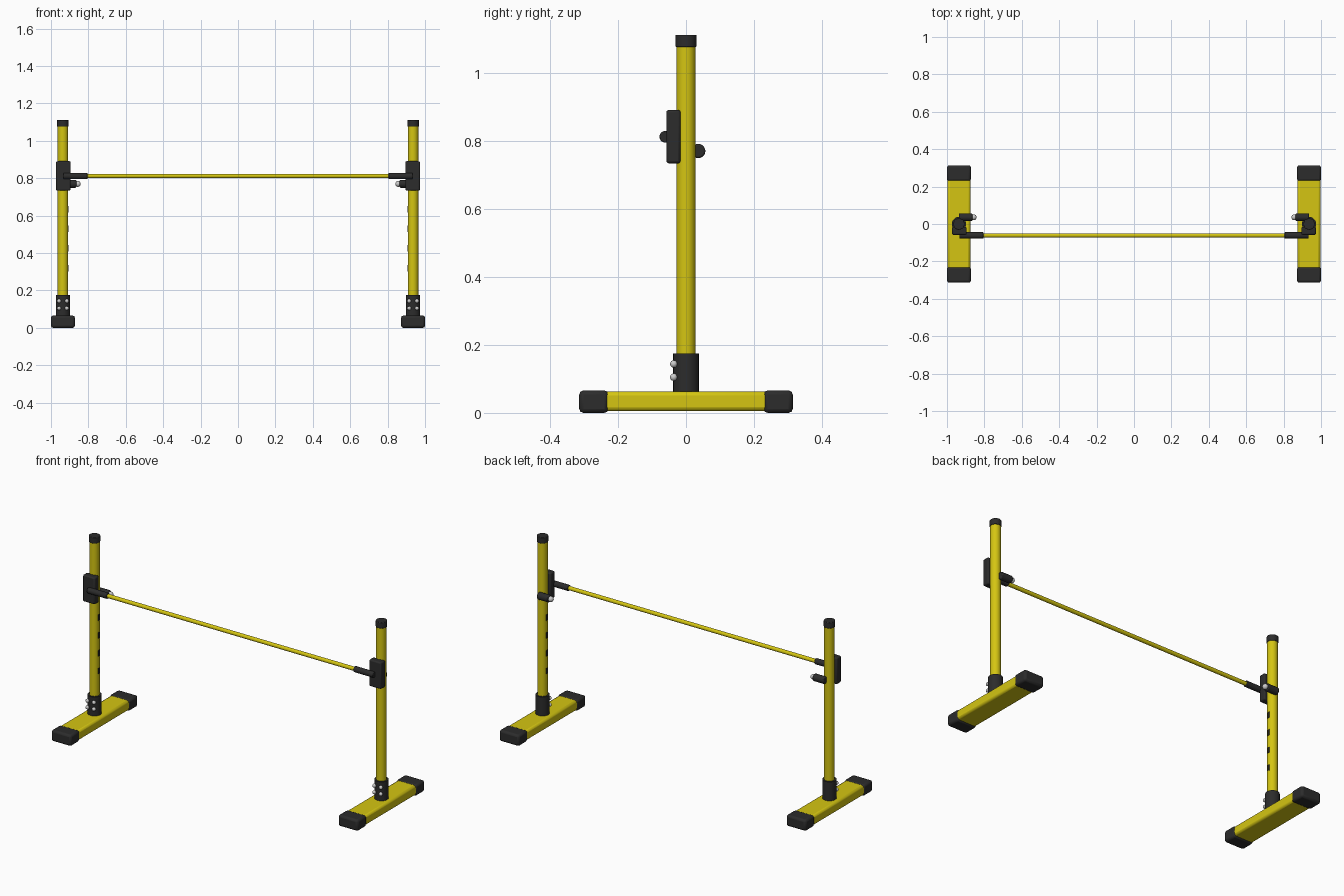
import bpy
import math
from mathutils import Vector

cube = bpy.data.objects.get("Cube")
if cube:
    bpy.data.objects.remove(cube, do_unlink=True)


def material(name, rgb):
    m = bpy.data.materials.new(name)
    m.use_nodes = True
    m.diffuse_color = (*rgb, 1)
    m.node_tree.nodes["Principled BSDF"].inputs["Base Color"].default_value = (*rgb, 1)
    return m


YELLOW = material("yellow paint", (0.66, 0.56, 0.006))
BLACK = material("black rubber", (0.025, 0.025, 0.025))
SILVER = material("silver metal", (0.6, 0.6, 0.6))


def finish(name, mat, bevel=0, segments=2):
    ob = bpy.context.object
    ob.name = name
    ob.data.materials.append(mat)
    if bevel:
        mod = ob.modifiers.new("rounded edges", "BEVEL")
        mod.width = bevel
        mod.segments = segments
        mod.limit_method = "ANGLE"
        mod.angle_limit = math.radians(40)
    bpy.ops.object.shade_smooth_by_angle(angle=math.radians(35))
    return ob


def box(name, centre, size, mat, bevel=0):
    bpy.ops.mesh.primitive_cube_add(size=1, location=centre)
    bpy.context.object.scale = size
    bpy.ops.object.transform_apply(location=False, rotation=False, scale=True)
    return finish(name, mat, bevel)


def rod(name, start, end, radius, mat, bevel=0, sides=20):
    a, b = Vector(start), Vector(end)
    bpy.ops.mesh.primitive_cylinder_add(
        vertices=sides, radius=radius, depth=(b - a).length, location=(a + b) / 2,
        rotation=(b - a).to_track_quat("Z", "Y").to_euler())
    return finish(name, mat, bevel)


def ball(name, centre, radius, mat):
    bpy.ops.mesh.primitive_uv_sphere_add(segments=14, ring_count=8, radius=radius, location=centre)
    return finish(name, mat)


POST_X = 0.936
BAR_Y, BAR_Z = -0.061, 0.812

for side, s in (("left", 1), ("right", -1)):
    x = s * POST_X

    # Foot beam with rubber ends
    box(f"{side}_foot", (x, 0, 0.034), (0.122, 0.5, 0.058), YELLOW, 0.012)
    for end, e in (("front", -1), ("back", 1)):
        box(f"{side}_foot_{end}_cap", (x, e * 0.271, 0.033), (0.128, 0.086, 0.066), BLACK, 0.012)

    # Upright post, its collar and top cap
    rod(f"{side}_post", (x, 0, 0.06), (x, 0, 1.09), 0.028, YELLOW)
    rod(f"{side}_collar", (x, 0, 0.058), (x, 0, 0.175), 0.038, BLACK)
    rod(f"{side}_post_cap", (x, 0, 1.076), (x, 0, 1.112), 0.031, BLACK, 0.003)

    # Collar bolts
    for dx in (-0.021, 0.021):
        for z in (0.105, 0.144):
            ball(f"{side}_collar_bolt", (x + dx, -0.036, z), 0.011, SILVER)

    # Height adjustment holes on the inner face
    for i in range(4):
        box(f"{side}_height_hole", (x - s * 0.0265, 0, 0.32 + i * 0.105),
            (0.005, 0.014, 0.035), BLACK)

    # Sliding clamp block and bar socket
    box(f"{side}_clamp", (x - s * 0.002, -0.037, 0.8125), (0.078, 0.042, 0.157), BLACK, 0.007)
    rod(f"{side}_bar_socket", (x - s * 0.002, BAR_Y, BAR_Z), (s * 0.805, BAR_Y, BAR_Z),
        0.017, BLACK, 0.003)

    # Locking pin behind the post
    rod(f"{side}_pin_grip", (x, 0.036, 0.77), (s * 0.864, 0.036, 0.77), 0.021, BLACK, 0.005)
    ball(f"{side}_pin_tip", (s * 0.857, 0.036, 0.77), 0.016, SILVER)

# Crossbar
rod("crossbar", (-0.82, BAR_Y, BAR_Z), (0.82, BAR_Y, BAR_Z), 0.0115, YELLOW, sides=16)
